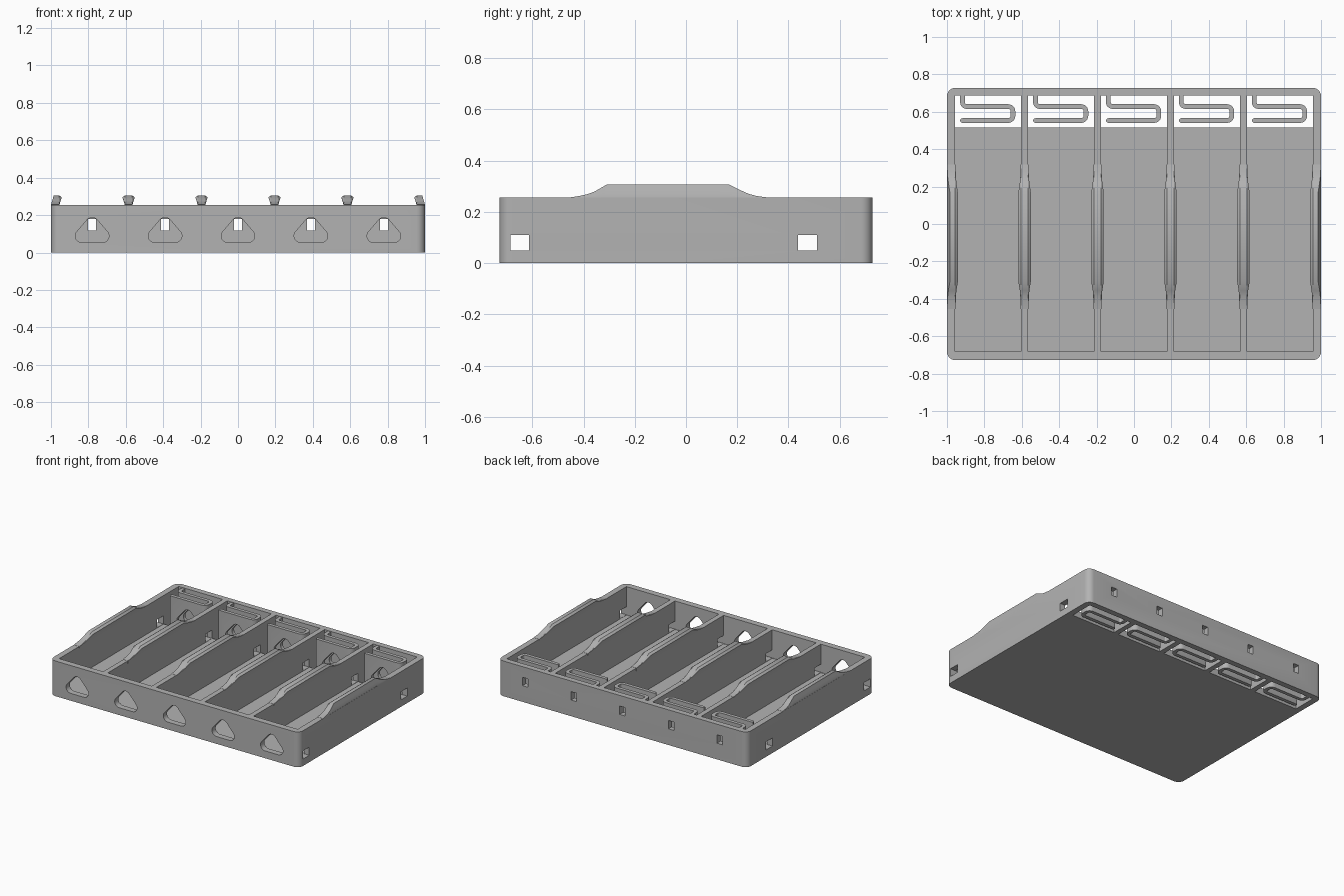
import bpy, bmesh, math
from mathutils import Vector

if "Cube" in bpy.data.objects:
    bpy.data.objects.remove(bpy.data.objects["Cube"])

grey = bpy.data.materials.new("plain_grey")
grey.use_nodes = True
grey.diffuse_color = (0.45, 0.45, 0.45, 1)
grey.node_tree.nodes["Principled BSDF"].inputs["Base Color"].default_value = grey.diffuse_color

PITCH, RIM, FLOOR = 0.39, 0.255, 0.048
SLOTS = [i * PITCH for i in range(-2, 3)]
R, AXIS_Z = 0.1765, 0.225          # radius and height of the cells held


def finish(name, bm):
    bmesh.ops.recalc_face_normals(bm, faces=bm.faces)
    mesh = bpy.data.meshes.new(name)
    bm.to_mesh(mesh)
    bm.free()
    mesh.materials.append(grey)
    ob = bpy.data.objects.new(name, mesh)
    bpy.context.scene.collection.objects.link(ob)
    return ob


def loft(name, rings):
    """Closed solid through a row of equal-sized rings."""
    bm = bmesh.new()
    rows = [[bm.verts.new(p) for p in ring] for ring in rings]
    for a, b in zip(rows, rows[1:]):
        for i in range(len(a)):
            j = (i + 1) % len(a)
            bm.faces.new((a[i], a[j], b[j], b[i]))
    bm.faces.new(rows[0])
    bm.faces.new(rows[-1][::-1])
    return finish(name, bm)


def prism(name, pts, axis, lo, hi):
    """Extrude a 2D outline along x, y or z."""
    place = {"x": lambda u, v, t: (t, u, v),
             "y": lambda u, v, t: (u, t, v),
             "z": lambda u, v, t: (u, v, t)}[axis]
    return loft(name, [[place(u, v, t) for u, v in pts] for t in (lo, hi)])


def arc(cx, cy, r, a0, a1, n=6):
    angles = [math.radians(a0 + (a1 - a0) * i / n) for i in range(n + 1)]
    return [(cx + r * math.cos(a), cy + r * math.sin(a)) for a in angles]


def rect(x0, x1, y0, y1):
    return [(x0, y0), (x1, y0), (x1, y1), (x0, y1)]


def contact_outline(x):
    """Rounded triangle used for the contact holes."""
    return (arc(x + 0.054, 0.089, 0.036, -90, 30) + arc(x, 0.151, 0.036, 40, 140)
            + arc(x - 0.054, 0.089, 0.036, 150, 270))


def cut(target, cutters):
    for c in cutters:
        c.hide_render = True
        m = target.modifiers.new("cut", "BOOLEAN")
        m.operation, m.solver, m.object = "DIFFERENCE", "EXACT", c
    deps = bpy.context.evaluated_depsgraph_get()
    mesh = bpy.data.meshes.new_from_object(target.evaluated_get(deps))
    target.modifiers.clear()
    target.data = mesh
    for c in cutters:
        bpy.data.objects.remove(c)


def smooth(ob):
    bpy.ops.object.select_all(action="DESELECT")
    ob.select_set(True)
    bpy.context.view_layer.objects.active = ob
    bpy.ops.object.shade_smooth_by_angle(angle=math.radians(30))


# Tray body with rounded corners
c = 0.045
outline = []
for sx, sy, a in ((1, 1, 0), (-1, 1, 90), (-1, -1, 180), (1, -1, 270)):
    outline += arc(sx * (1 - c), sy * (0.728 - c), c, a, a + 90)
tray = prism("tray", outline, "z", 0, RIM)

# Slots, contact holes, rear wire holes and side wire passages
bay = [(-0.683, FLOOR), (0.515, FLOOR), (0.515, -0.1), (0.687, -0.1), (0.687, 0.4), (-0.683, 0.4)]
cutters = []
for x in SLOTS:
    cutters.append(prism("slot_cutter", bay, "x", x - 0.1765, x + 0.1765))
    cutters.append(prism("contact_cutter", contact_outline(x), "y", -0.8, -0.6))
    cutters.append(prism("rear_cutter", rect(x - 0.022, x + 0.022, 0.117, 0.178), "y", 0.65, 0.8))
for y0, y1 in ((-0.685, -0.612), (0.437, 0.511)):
    cutters.append(prism("side_cutter", rect(y0, y1, 0.05, 0.109), "x", -1.1, 1.1))
cut(tray, cutters)
smooth(tray)


# Folded flat springs at the back of each slot
def spring_outline(x):
    half, back, front = 0.0125, 0.628, 0.553
    left, right = x - 0.137, x + 0.133
    path = [(left, 0.7)]
    path += arc(left + 0.022, back + 0.022, 0.022, 180, 270)
    path += arc(right - 0.026, back - 0.026, 0.026, 90, 0)
    path += arc(right - 0.026, front + 0.026, 0.026, 0, -90)
    path += [(left, front)]
    pts = [Vector(p) for p in path]
    sides = ([], [])
    for i, p in enumerate(pts):
        d = (pts[min(i + 1, len(pts) - 1)] - pts[max(i - 1, 0)]).normalized()
        n = Vector((-d.y, d.x)) * half
        sides[0].append(tuple(p + n))
        sides[1].append(tuple(p - n))
    tip = arc(left, front, half, 270, 90)[1:-1]
    return sides[0] + tip + sides[1][::-1]


for i, x in enumerate(SLOTS):
    spring = prism(f"spring_{i + 1}", spring_outline(x), "z", 0, RIM - 0.003)
    cut(spring, [prism("contact_cutter", contact_outline(x), "y", 0.5, 0.66)])
    smooth(spring)

# Raised grips on the walls, hollowed to the round cells on both sides
profile = [(-0.454, 0.256), (-0.415, 0.262), (-0.385, 0.269), (-0.357, 0.279), (-0.31, 0.306),
           (0.17, 0.306), (0.22, 0.281), (0.245, 0.27), (0.275, 0.262), (0.318, 0.256)]


def flank(z):
    return PITCH / 2 - math.sqrt(R * R - (z - AXIS_Z) ** 2)


def grip_ring(x, y, top, side):
    lift = (top - RIM) / 0.051
    shoulder = top - 0.011 * lift
    base = 0.235
    zs = [base + (shoulder - base) * k / 4 for k in range(5)]
    half = [(flank(z), z) for z in zs] + [(flank(shoulder) - 0.015 * lift, top)]
    rows = {}
    for s in (-1, 1):
        if s == side:      # outer face leans inward above the rim
            rows[s] = [(s * (1 - 0.3 * max(z - RIM, 0)), y, z) for w, z in half]
        else:
            rows[s] = [(x + s * w, y, z) for w, z in half]
    return rows[1] + rows[-1][::-1]


for i in range(6):
    x = (i - 2.5) * PITCH
    side = {0: -1, 5: 1}.get(i, 0)
    smooth(loft(f"wall_grip_{i + 1}", [grip_ring(x, y, z, side) for y, z in profile]))
